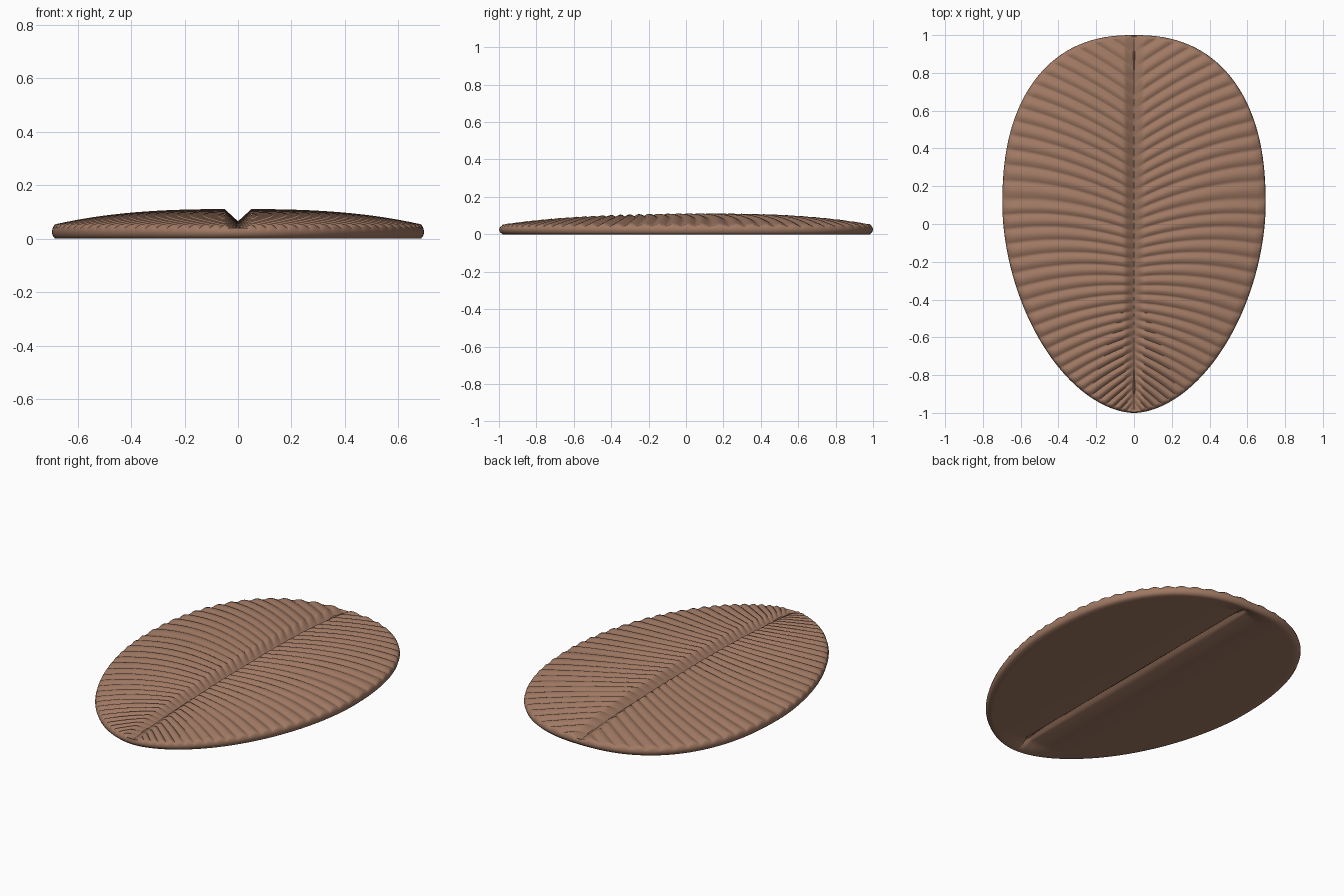
import bpy, bmesh, math

cube = bpy.data.objects.get("Cube")
if cube:
    bpy.data.objects.remove(cube, do_unlink=True)

HALF_WIDTH, CENTRE_Y = 0.697, 0.1
RIBS, STEPS, ACROSS = 38, 8, 28
INNER = 0.982


def smooth(v):
    v = max(0.0, min(1.0, v))
    return v * v * (3 - 2 * v)


def end_shape(upper):
    """Length and roundness of the broad back end or the narrow front end."""
    return (0.9, 2.35) if upper else (1.1, 1.82)


def outline(angle):
    length, power = end_shape(angle > 0)
    c, s = max(0.0, math.cos(angle)), math.sin(angle)
    x = HALF_WIDTH * c ** (2 / power)
    y = CENTRE_Y + math.copysign(length * abs(s) ** (2 / power), s)
    return x, y


def radius(x, y):
    length, power = end_shape(y > CENTRE_Y)
    return ((x / HALF_WIDTH) ** power + (abs(y - CENTRE_Y) / length) ** power) ** (1 / power)


def dome(x, y):
    return 0.045 + 0.06 * (1 - min(1, radius(x, y)) ** 2.7)


def rib_point(angle, u, inset):
    """Point on a curved rib running from the midline to the outline."""
    ex, ey = outline(angle)
    root = angle / (math.pi / 2)
    x = ex * u
    y = root + (ey - root) * u + 0.16 * u * (1 - u) * max(0.0, math.cos(angle)) ** 2
    return x * inset, CENTRE_Y + (y - CENTRE_Y) * inset


def section(angle, phase):
    """Cross-section along one rib: top, rounded rim, flat underside."""
    points = []
    bump = abs(math.sin(math.pi * phase))
    steps = [(i / ACROSS) ** 1.5 for i in range(ACROSS + 1)]
    for u in steps:
        x, y = rib_point(angle, u, 0.985)
        groove = min(1.0, x / 0.05)
        z = dome(x, y) * (0.62 + 0.38 * groove) + 0.012 * (bump - 0.5) * groove
        points.append((x, y, z))

    # Rim
    for inset, z in ((0.995, 0.04), (1.0, 0.025), (0.994, 0.01)):
        x, y = rib_point(angle, 1, inset)
        points.append((x, y, z))

    # Underside, rising into a furrow along the midline
    for u in reversed(steps):
        x, y = rib_point(angle, u, INNER)
        ramp = 0.035 * max(0.0, 1 - x / 0.24) ** 2
        slit = 0.012 * max(0.0, 1 - x / 0.02)
        points.append((x, y, (ramp + slit) * smooth((INNER - radius(x, y)) / 0.1)))
    return points


# One ribbed half, with ribs packed closer toward the front
bm = bmesh.new()
rows = []
count = RIBS * STEPS
for i in range(count + 1):
    q = i / count
    t = (1.4 - math.sqrt(1.96 - 1.6 * q)) / 0.8
    angle = (t - 0.5) * math.pi
    rows.append([bm.verts.new(p) for p in section(angle, i / STEPS)])
for a, b in zip(rows, rows[1:]):
    for j in range(len(a) - 1):
        bm.faces.new((a[j], a[j + 1], b[j + 1], b[j]))
bmesh.ops.remove_doubles(bm, verts=bm.verts[:], dist=1e-5)

# Other half, joined along the midline
bmesh.ops.mirror(bm, geom=bm.verts[:] + bm.edges[:] + bm.faces[:], axis='X', merge_dist=1e-5)
bmesh.ops.recalc_face_normals(bm, faces=bm.faces[:])

mesh = bpy.data.meshes.new("ribbed_body")
bm.to_mesh(mesh)
bm.free()
body = bpy.data.objects.new("ribbed_body", mesh)
bpy.context.collection.objects.link(body)

# Warm brown material
brown = bpy.data.materials.new("warm_brown")
brown.use_nodes = True
colour = (0.35, 0.19, 0.125, 1)
brown.diffuse_color = colour
brown.node_tree.nodes["Principled BSDF"].inputs["Base Color"].default_value = colour
mesh.materials.append(brown)

bpy.ops.object.select_all(action='DESELECT')
body.select_set(True)
bpy.context.view_layer.objects.active = body
bpy.ops.object.shade_smooth_by_angle(angle=math.radians(75))
